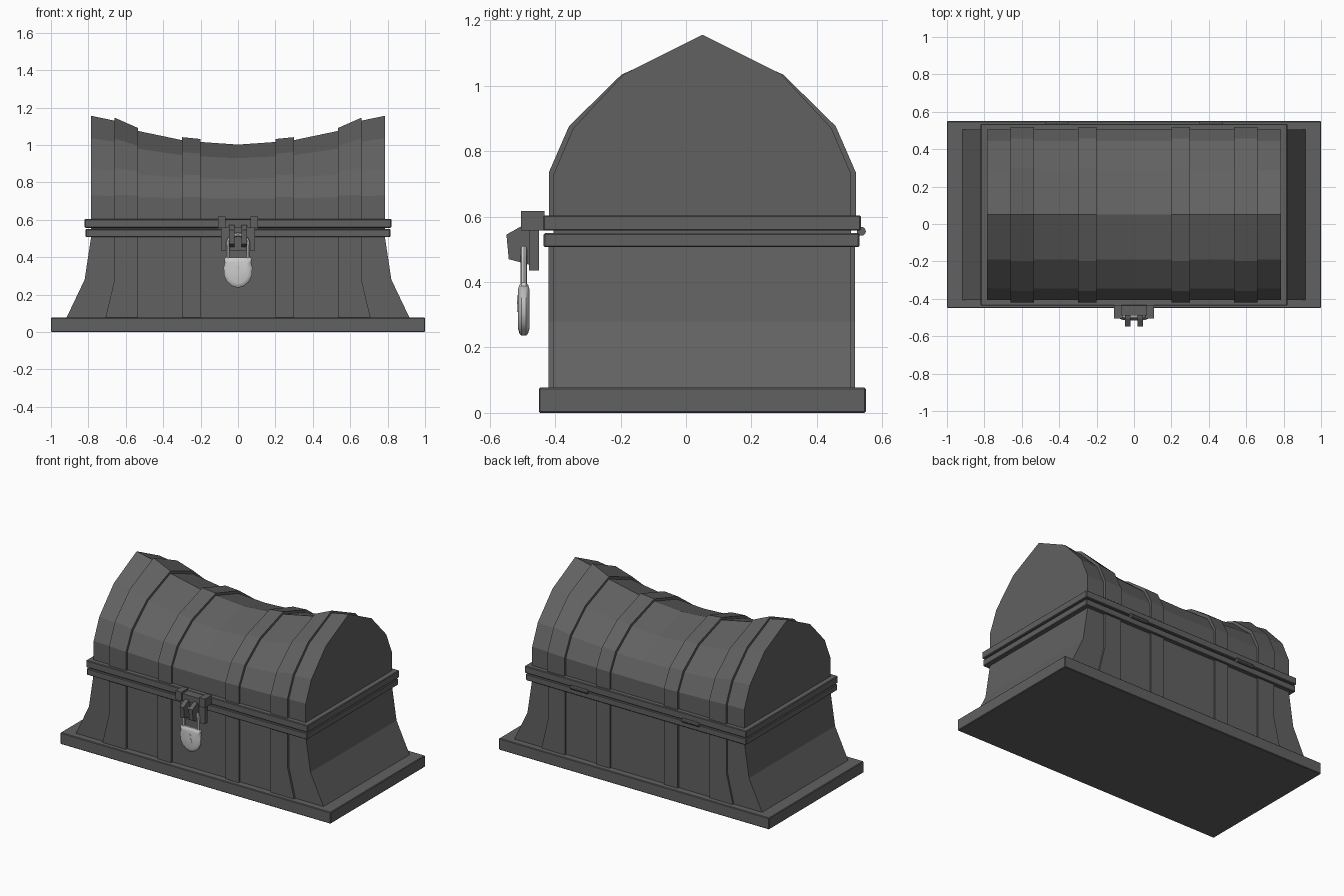
import bpy, bmesh, math

if "Cube" in bpy.data.objects:
    bpy.data.objects.remove(bpy.data.objects["Cube"])

dark = bpy.data.materials.new("dark_grey")
dark.diffuse_color = (0.12, 0.12, 0.12, 1)
dark.use_nodes = True
dark.node_tree.nodes["Principled BSDF"].inputs["Base Color"].default_value = dark.diffuse_color
CY = 0.05  # depth centre of the chest


def finish(name, bm, mat=dark, bevel=0):
    bmesh.ops.recalc_face_normals(bm, faces=bm.faces)
    me = bpy.data.meshes.new(name)
    bm.to_mesh(me)
    bm.free()
    ob = bpy.data.objects.new(name, me)
    bpy.context.collection.objects.link(ob)
    if mat:
        me.materials.append(mat)
    if bevel:
        m = ob.modifiers.new("bevel", 'BEVEL')
        m.width, m.segments = bevel, 1
    return ob


def loft(name, rings, mat=dark, bevel=0):
    """Skin equal-length rings of points and cap both ends."""
    bm = bmesh.new()
    vs = [[bm.verts.new(p) for p in r] for r in rings]
    n = len(rings[0])
    for a, b in zip(vs, vs[1:]):
        for i in range(n):
            j = (i + 1) % n
            bm.faces.new((a[i], a[j], b[j], b[i]))
    bm.faces.new(vs[0])
    bm.faces.new(vs[-1])
    return finish(name, bm, mat, bevel)


def box(name, x0, x1, y0, y1, z0, z1, bevel=0):
    ring = [(x0, y0), (x1, y0), (x1, y1), (x0, y1)]
    return loft(name, [[(x, y, z) for x, y in ring] for z in (z0, z1)], bevel=bevel)


def prism_y(name, pts, y0, y1, mat=dark):
    return loft(name, [[(x, y, z) for x, z in pts] for y in (y0, y1)], mat)


# Base plate and the two rims
box("base_plate", -1, 1, -0.45, 0.55, 0, 0.077, 0.004)
box("body_rim", -0.815, 0.815, -0.435, 0.53, 0.507, 0.55, 0.004)
box("lid_rim", -0.82, 0.82, -0.437, 0.535, 0.557, 0.604, 0.004)

# Flared body
side = [(0.92, 0.07), (0.82, 0.28), (0.785, 0.51), (0.785, 0.565)]
prism_y("body", side + [(-x, z) for x, z in reversed(side)], -0.405, 0.505)

# Lid: faceted arch that sags towards the middle
TOP = {0: 1.002, 0.2: 1.016, 0.3: 1.026, 0.535: 1.075, 0.66: 1.13, 0.785: 1.156}
ARCH = [(0.455, 0.59), (0.455, 0.73), (0.395, 0.87), (0.24, 1.036)]
PROFILE = ARCH + [(0, 1.156)] + [(-d, z) for d, z in reversed(ARCH)]


def lid_ring(x, grow=0.0):
    ring = []
    for d, z in PROFILE:
        t = max(0, (z - 0.6) / 0.556)
        z -= (1.156 - TOP[round(abs(x), 3)]) * t ** 1.5
        ring.append((x, CY + d * (1 + grow * 2), z + grow * min(1, t * 2)))
    return ring


half = [0.2, 0.3, 0.535, 0.66, 0.785]
loft("lid", [lid_ring(x) for x in [-h for h in reversed(half)] + [0] + half])

# Straps over the lid and down the body
for s, tag in ((-1, "left"), (1, "right")):
    for a, b, foot, kind in ((0.2, 0.3, 0.3, "inner"), (0.535, 0.66, 0.71, "outer")):
        loft(f"lid_strap_{kind}_{tag}", [lid_ring(s * x, 0.016) for x in (a, b)])
        pts = [(a, 0.07), (foot, 0.07), (b, 0.28), (b, 0.51), (a, 0.51)]
        prism_y(f"body_strap_{kind}_{tag}", [(s * x, z) for x, z in pts], -0.42, 0.517)

    # Rear hinge barrel
    n = 10
    circ = [(0.536 + 0.014 * math.cos(i * math.tau / n),
             0.555 + 0.014 * math.sin(i * math.tau / n)) for i in range(n)]
    loft(f"hinge_{tag}", [[(x, y, z) for y, z in circ] for x in (s * 0.35, s * 0.475)])

    # Hasp knuckle and padlock staple prong
    box(f"hasp_knuckle_{tag}", *sorted((s * 0.066, s * 0.108)), -0.505, -0.432, 0.557, 0.617)
    prong = [(-0.475, 0.575), (-0.505, 0.57), (-0.549, 0.545), (-0.542, 0.47), (-0.475, 0.452)]
    loft(f"staple_prong_{tag}", [[(x, y, z) for y, z in prong] for x in (s * 0.018, s * 0.047)])

# Hasp plates
box("hasp_bar", -0.07, 0.07, -0.49, -0.432, 0.557, 0.602)
box("hasp_plate", -0.09, 0.09, -0.48, -0.45, 0.435, 0.56)

# Padlock body: pillowed shield
shield = [(0.0, 0.236), (0.03, 0.245), (0.058, 0.268), (0.074, 0.302), (0.077, 0.345),
          (0.07, 0.372), (0.074, 0.388), (0.066, 0.398)]
shield += [(-x, z) for x, z in reversed(shield[1:])]
LY = -0.496
layers = [(-0.018, 0.72), (-0.013, 0.93), (-0.007, 1), (0.007, 1), (0.013, 0.93), (0.018, 0.72)]
loft("padlock_body", [[(x * k, LY + dy, 0.32 + (z - 0.32) * k) for x, z in shield]
                      for dy, k in layers], None)

# Keyhole mark
hole = [(0.018, 0.308), (0.009, 0.334)]
hole += [(0.014 * math.cos(a), 0.345 + 0.014 * math.sin(a))
         for a in [math.radians(-30 + 30 * i) for i in range(9)]]
hole += [(-0.009, 0.334), (-0.018, 0.308)]
prism_y("padlock_keyhole", hole, LY - 0.02, LY - 0.01, None)

# Padlock shackle: swept U
path = [(0.055, 0.385, 0)] + [(0.055 * math.cos(a), 0.465 + 0.056 * math.sin(a), 0)
                              for a in [math.pi * i / 12 for i in range(13)]] + [(-0.055, 0.385, 0)]
cu = bpy.data.curves.new("padlock_shackle", 'CURVE')
cu.dimensions = '3D'
cu.bevel_depth, cu.bevel_resolution, cu.use_fill_caps = 0.0105, 2, True
sp = cu.splines.new('POLY')
sp.points.add(len(path) - 1)
for p, (x, z, _) in zip(sp.points, path):
    p.co = (x, LY, z, 1)
shackle = bpy.data.objects.new("padlock_shackle", cu)
bpy.context.collection.objects.link(shackle)

# Smooth the padlock
bpy.ops.object.select_all(action='DESELECT')
shackle.select_set(True)
bpy.context.view_layer.objects.active = shackle
bpy.ops.object.convert(target='MESH')
bpy.data.objects["padlock_body"].select_set(True)
bpy.ops.object.shade_smooth_by_angle(angle=math.radians(40))
